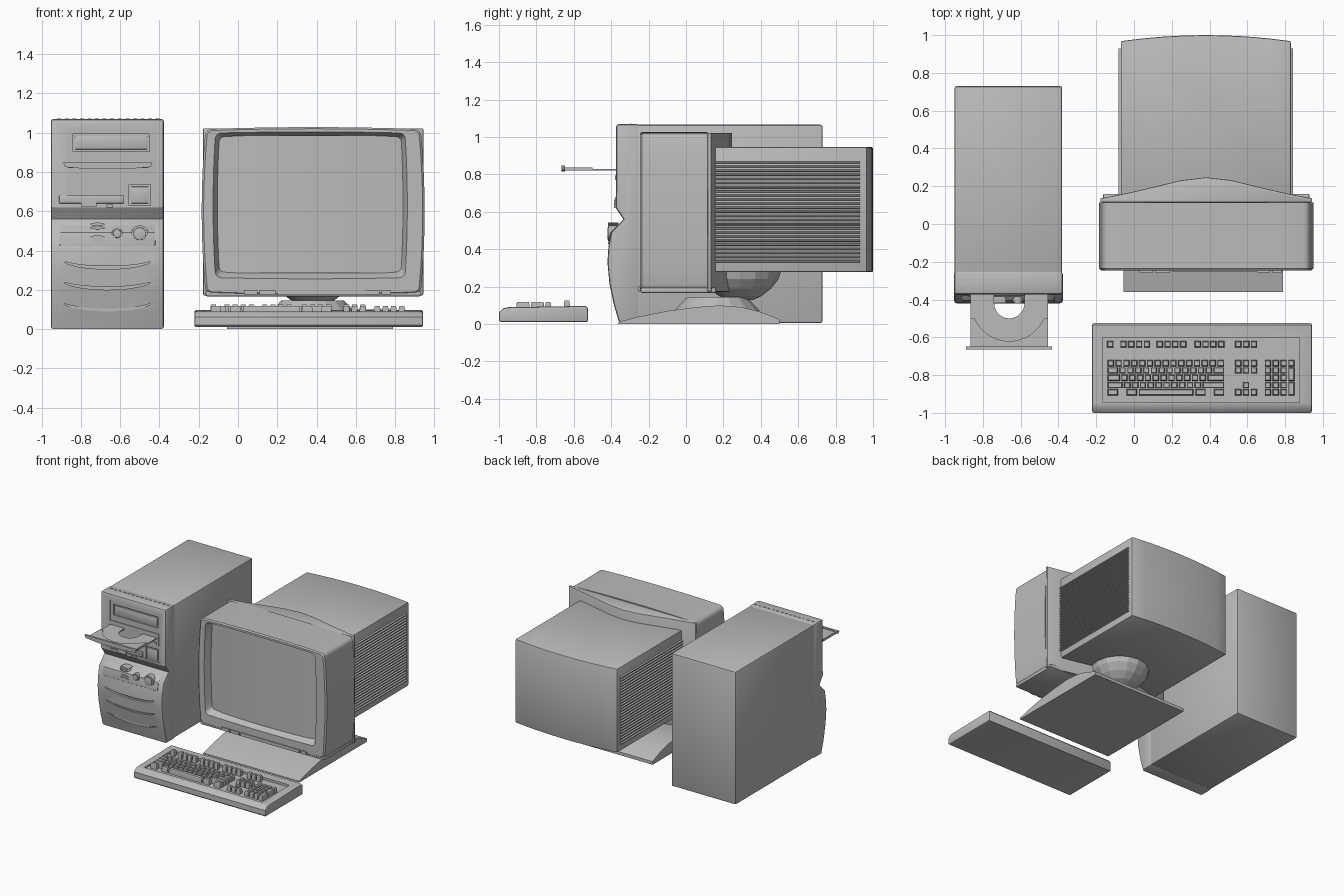
import bpy, bmesh, math
from mathutils import Vector

cube = bpy.data.objects.get("Cube")
if cube:
    bpy.data.objects.remove(cube, do_unlink=True)

GREY = (0.5, 0.5, 0.5, 1)
mat = bpy.data.materials.new("plain grey")
mat.use_nodes = True
mat.diffuse_color = GREY
mat.node_tree.nodes["Principled BSDF"].inputs["Base Color"].default_value = GREY
smooth = []


def activate(obj):
    bpy.ops.object.select_all(action='DESELECT')
    obj.select_set(True)
    bpy.context.view_layer.objects.active = obj


def add_loft(bm, loops):
    """Skin a list of equal-length point loops and cap both ends."""
    rings = [[bm.verts.new(p) for p in loop] for loop in loops]
    n = len(rings[0])
    for a, b in zip(rings, rings[1:]):
        for i in range(n):
            bm.faces.new((a[i], a[(i + 1) % n], b[(i + 1) % n], b[i]))
    bm.faces.new(rings[0])
    bm.faces.new(rings[-1])


def finish(name, bm, bevel=0, segments=2, limit=60):
    bmesh.ops.recalc_face_normals(bm, faces=bm.faces)
    mesh = bpy.data.meshes.new(name)
    bm.to_mesh(mesh)
    bm.free()
    obj = bpy.data.objects.new(name, mesh)
    bpy.context.collection.objects.link(obj)
    mesh.materials.append(mat)
    if bevel:
        mod = obj.modifiers.new("Bevel", 'BEVEL')
        mod.width, mod.segments = bevel, segments
        mod.limit_method, mod.angle_limit = 'ANGLE', math.radians(limit)
        activate(obj)
        bpy.ops.object.modifier_apply(modifier="Bevel")
        smooth.append(obj)
    return obj


def loft(name, loops, **kw):
    bm = bmesh.new()
    add_loft(bm, loops)
    return finish(name, bm, **kw)


def prism(name, pts, lo, hi, axis, **kw):
    """Extrude a 2D outline along x, y or z."""
    place = {'x': lambda p, t: (t, p[0], p[1]),
             'y': lambda p, t: (p[0], t, p[1]),
             'z': lambda p, t: (p[0], p[1], t)}[axis]
    return loft(name, [[place(p, t) for p in pts] for t in (lo, hi)], **kw)


def box(name, x0, x1, y0, y1, z0, z1, **kw):
    return prism(name, [(x0, y0), (x1, y0), (x1, y1), (x0, y1)], z0, z1, 'z', **kw)


def arc(cx, cy, rx, ry, start, end, n):
    angles = [math.radians(start + (end - start) * i / n) for i in range(n + 1)]
    return [(cx + rx * math.cos(a), cy + ry * math.sin(a)) for a in angles]


def disc(name, x, z, rx, rz, y0, y1, **kw):
    return prism(name, arc(x, z, rx, rz, 0, 345, 23), y0, y1, 'y', **kw)


def cut(obj, cutter):
    mod = obj.modifiers.new("Cut", 'BOOLEAN')
    mod.operation, mod.solver, mod.object = 'DIFFERENCE', 'EXACT', cutter
    activate(obj)
    bpy.ops.object.modifier_apply(modifier="Cut")
    bpy.data.objects.remove(cutter, do_unlink=True)


# Tower: case and sculpted front
box("tower_case", -0.95, -0.38, -0.27, 0.73, 0.005, 1.066, bevel=0.012)
front_profile = [(-0.25, 0), (-0.355, 0), (-0.385, 0.1), (-0.41, 0.22), (-0.42, 0.33), (-0.415, 0.41),
                 (-0.4, 0.49), (-0.335, 0.56), (-0.375, 0.62), (-0.373, 1.07), (-0.25, 1.07)]
tower_front = prism("tower_front", front_profile, -0.953, -0.377, 'x', bevel=0.015, limit=80)
cut(tower_front, box("cutter", -0.87, -0.42, -0.5, -0.368, 0.635, 1.02))
cut(tower_front, box("cutter", -0.84, -0.45, -0.5, -0.358, 0.905, 0.993))
cut(tower_front, box("cutter", -0.555, -0.445, -0.5, -0.358, 0.63, 0.735))
for z, depth in ((0.36, 0.4), (0.255, 0.395), (0.145, 0.38)):
    smile = arc(-0.665, z, 0.235, 0.055, 200, 340, 14) + arc(-0.665, z, 0.235, 0.04, 335, 205, 13)
    cut(tower_front, prism("cutter", smile, -0.5, -depth, 'y'))
for i in range(14):
    x = -0.92 + i * 0.0385
    box("top_vent", x, x + 0.02, -0.298, -0.292, 1.069, 1.073)

# Tower: drives
box("bay_cover", -0.83, -0.46, -0.366, -0.35, 0.915, 0.983, bevel=0.004)
box("power_square", -0.545, -0.455, -0.366, -0.35, 0.64, 0.725, bevel=0.004)
box("disc_drive_face", -0.89, -0.44, -0.374, -0.35, 0.765, 0.86)
box("eject_button", -0.54, -0.46, -0.38, -0.36, 0.775, 0.792)
disc("volume_wheel", -0.855, 0.783, 0.01, 0.01, -0.38, -0.36)
box("floppy_face", -0.91, -0.58, -0.38, -0.35, 0.64, 0.68, bevel=0.004)
box("floppy_slot", -0.88, -0.6, -0.386, -0.36, 0.657, 0.666)
box("floppy_latch", -0.8, -0.72, -0.386, -0.36, 0.625, 0.655)
box("floppy_button", -0.67, -0.635, -0.386, -0.36, 0.62, 0.633)

# Tower: open disc tray
hole = arc(-0.66, -0.42, 0.08, 0.08, 0, -180, 16)
prism("tray_floor", [(-0.865, -0.36), (-0.865, -0.65), (-0.455, -0.65), (-0.455, -0.36), (-0.58, -0.36)]
      + hole + [(-0.74, -0.36)], 0.82, 0.828, 'z')
prism("tray_rim", [(-0.865, -0.5), (-0.865, -0.65), (-0.455, -0.65), (-0.455, -0.5)]
      + arc(-0.66, -0.42, 0.2, 0.2, -24, -156, 16), 0.828, 0.838, 'z')
prism("tray_lip", [(-0.89, 0.848), (-0.435, 0.848), (-0.445, 0.825), (-0.56, 0.815),
                   (-0.765, 0.815), (-0.88, 0.825)], -0.665, -0.648, 'y')

# Tower: control panel
prism("control_panel", [(-0.335, 0.555), (-0.404, 0.492), (-0.418, 0.425), (-0.38, 0.415)],
      -0.91, -0.42, 'x', bevel=0.008, limit=80)
for z in (0.525, 0.46):
    for dz in (-0.009, 0.009):
        disc("oval_button", -0.715, z + dz, 0.037, 0.008, -0.417, -0.36)
for x, r in ((-0.615, 0.028), (-0.5, 0.043)):
    disc("button_ring", x, 0.485, r, r, -0.414, -0.37)
    disc("round_button", x, 0.485, r * 0.75, r * 0.75, -0.421, -0.37, bevel=0.004)


# Monitor: bezel with gently bowed edges
def bowed_loop(x0, x1, z0, z1, y, radius, bow):
    cx, cz, hx, hz = (x0 + x1) / 2, (z0 + z1) / 2, (x1 - x0) / 2, (z1 - z0) / 2
    corners = [arc(sx * (hx - radius), sz * (hz - radius), radius, radius, a, a + 90, 4)
               for sx, sz, a in ((1, 1, 0), (-1, 1, 90), (-1, -1, 180), (1, -1, 270))]
    pts = []
    for i, corner in enumerate(corners):
        a, b = Vector(corner[-1]), Vector(corners[(i + 1) % 4][0])
        pts += corner + [a.lerp(b, k / 8) for k in range(1, 8)]
    return [(cx + u + bow * u / hx * (1 - (v / hz) ** 2), y,
             cz + v + bow * 0.5 * v / hz * (1 - (u / hx) ** 2)) for u, v in pts]


bezel = loft("monitor_bezel", [
    bowed_loop(-0.165, 0.93, 0.18, 1.018, 0.115, 0.03, 0.02),
    bowed_loop(-0.165, 0.93, 0.18, 1.018, -0.235, 0.03, 0.02),
    bowed_loop(-0.155, 0.92, 0.19, 1.01, -0.245, 0.025, 0.02),
    bowed_loop(-0.115, 0.85, 0.262, 0.998, -0.245, 0.03, 0.012),
    bowed_loop(-0.095, 0.83, 0.292, 0.978, -0.19, 0.025, 0.01)])
smooth.append(bezel)
glass = [(-0.1, -0.185)] + [(0.3675 + 0.4675 * t, -0.19 - 0.022 * (1 - t * t))
                            for t in [i / 5 - 1 for i in range(11)]] + [(0.835, -0.185)]
prism("screen", glass, 0.285, 0.985, 'z')
box("monitor_chin", -0.165, 0.93, -0.242, 0.16, 0.167, 0.195, bevel=0.008)
box("chin_flap", 0.2, 0.65, -0.252, -0.23, 0.174, 0.2)
for x0, x1 in ((0.03, 0.1), (0.11, 0.19), (0.65, 0.72), (0.73, 0.78)):
    box("chin_button", x0, x1, -0.256, -0.23, 0.177, 0.2)

# Monitor: bowed back shell and tube housing
back = [(-0.178, 0.115), (-0.178, 0.135), (-0.03, 0.165), (0.12, 0.2), (0.25, 0.232), (0.3825, 0.247)]
back += [(0.765 - x, y) for x, y in back[-2::-1]]
prism("monitor_back_shell", back, 0.172, 1.022, 'z', bevel=0.006, limit=70)
housing = [(-0.07, 0.1)] + [(0.38 + 0.45 * t, 1 - 0.032 * t * t)
                           for t in [i / 4 - 1 for i in range(9)]] + [(0.83, 0.1)]
prism("tube_housing", housing, 0.278, 0.946, 'z', bevel=0.008, limit=70)
for i in range(25):
    z = 0.33 + i * 0.022
    prism("side_louver", [(-0.07, z), (-0.082, z + 0.003), (-0.082, z + 0.009), (-0.07, z + 0.012),
                          (0.83, z + 0.012), (0.843, z + 0.009), (0.843, z + 0.003), (0.83, z)],
          0.14, 0.93, 'y')

# Monitor: swivel bowl, neck and foot


def turned(name, cx, cy, steps):
    loft(name, [[(x, y, z) for x, y in arc(cx, cy, r, r, 0, 337.5, 15)] for z, r in steps])


turned("swivel_bowl", 0.38, 0.29, [(0.29, 0.22), (0.24, 0.205), (0.19, 0.165), (0.15, 0.115), (0.13, 0.07)])
turned("stand_neck", 0.38, 0.165, [(0.145, 0.16), (0.07, 0.23)])
foot = [(-0.36, 0), (-0.36, 0.012), (-0.25, 0.04), (-0.1, 0.07), (0.05, 0.09), (0.18, 0.1),
        (0.3, 0.09), (0.4, 0.065), (0.5, 0.025), (0.5, 0)]
smooth.append(prism("stand_foot", foot, -0.055, 0.79, 'x'))

# Keyboard: tray with a recessed deck
board = prism("keyboard_body", [(-1, 0.02), (-0.99, 0.01), (-0.53, 0.01), (-0.525, 0.02), (-0.525, 0.085),
                                (-0.535, 0.097), (-0.95, 0.09), (-0.975, 0.085), (-1, 0.062)],
              -0.222, 0.942, 'x', bevel=0.01, limit=80)
cut(board, box("cutter", -0.165, 0.875, -0.945, -0.6, 0.078, 0.2))

# Keyboard: tapered keys gathered in one mesh
keys = bmesh.new()
P, S = 0.0415, 0.034


def key(x, y, w=S, d=S, top=0.117):
    loops = []
    for z, inset in ((0.07, 0), (top - 0.008, 0.002), (top, 0.005)):
        a, b = x + inset, x + w - inset
        c, e = y - d / 2 + inset, y + d / 2 - inset
        loops.append([(a, c, z), (b, c, z), (b, e, z), (a, e, z)])
    add_loft(keys, loops)


for start, count in ((-0.142, 1), (-0.073, 4), (0.119, 4), (0.32, 4), (0.535, 3)):
    for i in range(count):
        key(start + i * P, -0.637, top=0.125)
rows = [-0.737 - 0.0385 * r for r in range(5)]
for r, (lead, count) in enumerate(((S, 13), (0.055, 12), (0.065, 11), (0.08, 10))):
    key(-0.14, rows[r], lead)
    x = -0.14 + lead + P - S
    for i in range(count):
        key(x + i * P, rows[r])
    end = x + count * P
    key(end, rows[r], 0.478 - end)
for x, w in ((-0.14, 0.055), (-0.04, 0.055), (0.025, 0.29), (0.325, 0.055), (0.423, 0.055)):
    key(x, rows[4], w)
for i in range(3):
    key(0.535 + i * P, rows[0])
    key(0.535 + i * P, rows[1])
    key(0.535 + i * P, rows[4])
key(0.535 + P, rows[3])
for r in range(5):
    for i in range(3):
        key(0.692 + i * P, rows[r])
key(0.692 + 3 * P, rows[0])
key(0.692 + 3 * P, (rows[1] + rows[2]) / 2, d=0.072)
key(0.692 + 3 * P, (rows[3] + rows[4]) / 2, d=0.072)
finish("keyboard_keys", keys)

# Soft shading on rounded parts
for obj in smooth:
    activate(obj)
    bpy.ops.object.shade_smooth_by_angle(angle=math.radians(30))
bpy.ops.object.select_all(action='DESELECT')
